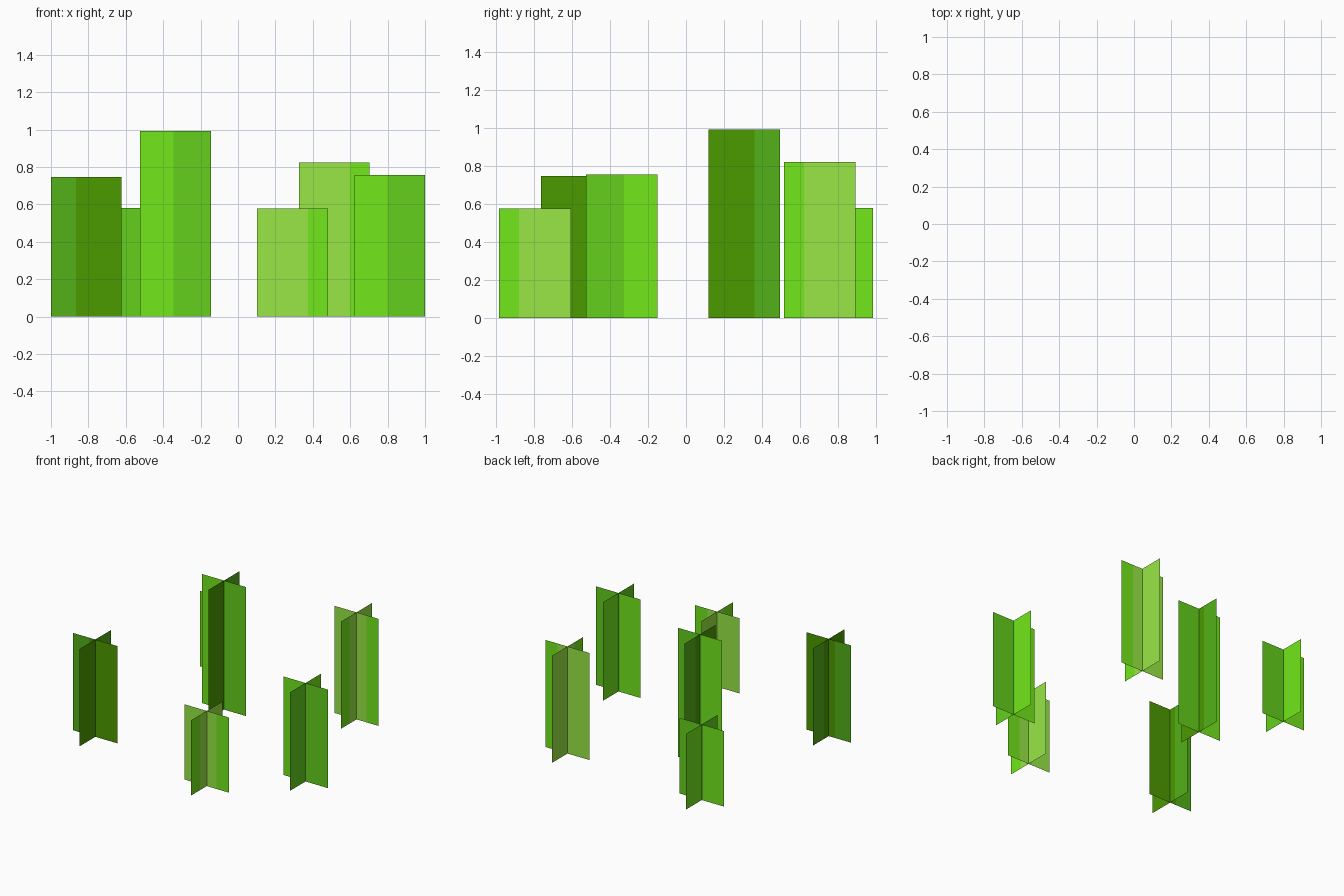
import bpy

if "Cube" in bpy.data.objects:
    bpy.data.objects.remove(bpy.data.objects["Cube"])

HALF = 0.189  # half the width of every card


def lin(c):
    c /= 255
    return c / 12.92 if c <= 0.04045 else ((c + 0.055) / 1.055) ** 2.4


def material(name, rgb):
    m = bpy.data.materials.new(name)
    m.diffuse_color = (*[lin(c) for c in rgb], 1)
    m.use_nodes = True
    m.node_tree.nodes["Principled BSDF"].inputs["Base Color"].default_value = m.diffuse_color
    return m


# Greens from lightest to darkest
MATS = [
    material("pale_green", (153, 231, 69)),
    material("bright_green", (114, 231, 26)),
    material("mid_green", (99, 208, 28)),
    material("deep_green", (82, 177, 25)),
    material("dark_olive_green", (75, 154, 0)),
]

# Card shades: lighter colour, darker colour, share of width in the lighter colour
PALE = (0, 1, 0.72)
FRESH = (1, 2, 0.47)
DARK = (3, 4, 0.355)


def tuft(name, x, y, height, shade_x, shade_y):
    """Two crossed upright cards, each split into a lighter and a darker stripe."""
    verts, faces, slots = [], [], []

    def card(direction, shade):
        light, dark, share = shade
        # stripe borders, measured from the lighter edge
        for t in (0, share, 1):
            d = -HALF + 2 * HALF * t
            px, py = x + direction[0] * d, y + direction[1] * d
            verts.extend([(px, py, 0), (px, py, height)])
        b = len(verts) - 6
        faces.extend([(b, b + 2, b + 3, b + 1), (b + 2, b + 4, b + 5, b + 3)])
        slots.extend([light, dark])

    card((1, 0), shade_x)    # lighter towards -x
    card((0, -1), shade_y)   # lighter towards +y

    mesh = bpy.data.meshes.new(name)
    mesh.from_pydata(verts, [], faces)
    for m in MATS:
        mesh.materials.append(m)
    for poly, s in zip(mesh.polygons, slots):
        poly.material_index = s
    mesh.update()
    bpy.context.collection.objects.link(bpy.data.objects.new(name, mesh))


# Six grass tufts
tuft("grass_tuft_front_left", -0.811, -0.575, 0.748, DARK, DARK)
tuft("grass_tuft_back_left", -0.691, 0.795, 0.581, FRESH, FRESH)
tuft("grass_tuft_tall", -0.334, 0.307, 0.992, FRESH, DARK)
tuft("grass_tuft_front", 0.291, -0.795, 0.578, PALE, PALE)
tuft("grass_tuft_back_right", 0.515, 0.704, 0.823, PALE, PALE)
tuft("grass_tuft_right", 0.811, -0.338, 0.757, FRESH, FRESH)
